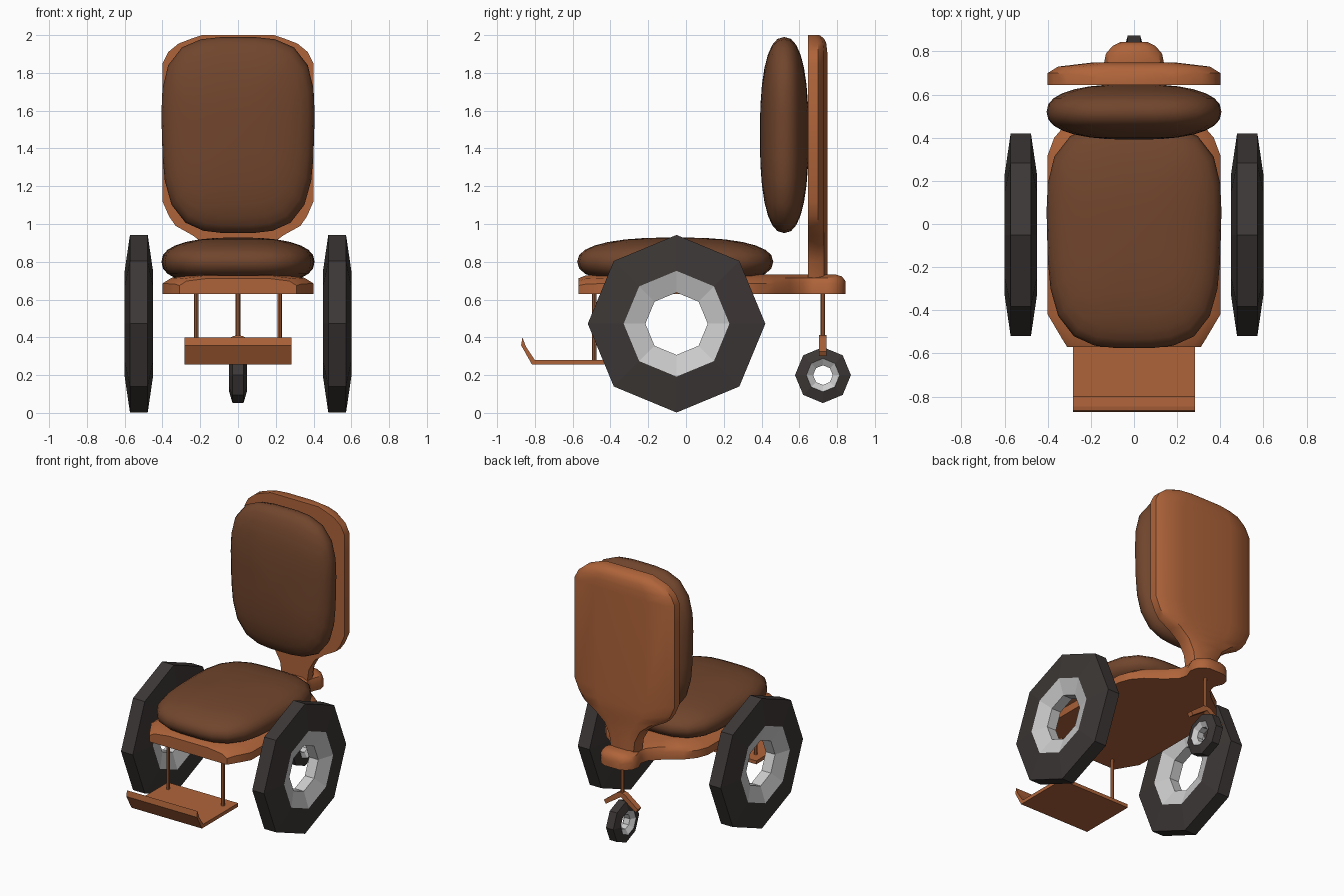
import bpy, bmesh, math

if "Cube" in bpy.data.objects:
    bpy.data.objects.remove(bpy.data.objects["Cube"])


def material(name, rgb):
    m = bpy.data.materials.new(name)
    m.diffuse_color = (*rgb, 1)
    m.use_nodes = True
    m.node_tree.nodes["Principled BSDF"].inputs["Base Color"].default_value = m.diffuse_color
    return m


FRAME = material("tan frame", (0.43, 0.127, 0.042))
CUSHION = material("dark brown", (0.165, 0.06, 0.026))
TYRE = material("black rubber", (0.045, 0.038, 0.036))
RIM = material("grey metal", (0.75, 0.75, 0.75))


def finish(name, bm, mats, smooth=None):
    bmesh.ops.recalc_face_normals(bm, faces=bm.faces)
    me = bpy.data.meshes.new(name)
    bm.to_mesh(me)
    bm.free()
    ob = bpy.data.objects.new(name, me)
    bpy.context.collection.objects.link(ob)
    for m in mats:
        me.materials.append(m)
    if smooth:
        bpy.ops.object.select_all(action='DESELECT')
        ob.select_set(True)
        bpy.context.view_layer.objects.active = ob
        bpy.ops.object.shade_smooth_by_angle(angle=math.radians(smooth))
    return ob


def wheel(name, centre, profile):
    """Eight-sided ring: profile of (radius, x) points; first three strips are tyre."""
    bm = bmesh.new()
    n, k = 8, len(profile)
    rings = []
    for i in range(n):
        a = 2 * math.pi * i / n
        rings.append([bm.verts.new((centre[0] + x, centre[1] + r * math.cos(a),
                                    centre[2] + r * math.sin(a))) for r, x in profile])
    for i in range(n):
        p, q = rings[i], rings[(i + 1) % n]
        for j in range(k):
            f = bm.faces.new((p[j], p[(j + 1) % k], q[(j + 1) % k], q[j]))
            f.material_index = 0 if j < 3 else 1
    finish(name, bm, [TYRE, RIM])


def slab(name, sections, place):
    """Loft of flat-bottomed domed sections (position, half width, thickness scale)."""
    bm = bmesh.new()
    half = [(1, 0), (1, 0.055), (0.88, 0.085), (0.5, 0.103)]
    shape = half + [(-u, h) for u, h in reversed(half)]
    rings = [[bm.verts.new(place(u * w, v, h * s)) for u, h in shape]
             for v, w, s in sections]
    for p, q in zip(rings, rings[1:]):
        for j in range(8):
            bm.faces.new((p[j], p[(j + 1) % 8], q[(j + 1) % 8], q[j]))
    bm.faces.new(rings[0])
    bm.faces.new(rings[-1])
    finish(name, bm, [FRAME], 40)


def cushion(name, place):
    """Pillow: sphere reshaped to a rounded rectangle, slightly wider at one end."""
    bm = bmesh.new()
    bmesh.ops.create_uvsphere(bm, u_segments=28, v_segments=14, radius=1)
    for vert in bm.verts:
        x, y, z = vert.co
        r = math.hypot(x, y)
        u = v = 0
        if r > 1e-5:
            c, s = x / r, y / r
            k = r ** 0.8 / (abs(c) ** 3.4 + abs(s) ** 3.4) ** (1 / 3.4)
            u, v = c * k, s * k
        t = math.copysign(abs(z) ** 0.85, z)
        vert.co = place(0.403 * u * (1 + 0.035 * v), 0.519 * v, 0.129 * t)
    finish(name, bm, [CUSHION], 60)


def prism(name, points, place, lo, hi):
    bm = bmesh.new()
    a, b = [[bm.verts.new(place(p, q, d)) for p, q in points] for d in (lo, hi)]
    n = len(points)
    bm.faces.new(a)
    bm.faces.new(b)
    for i in range(n):
        bm.faces.new((a[i], a[(i + 1) % n], b[(i + 1) % n], b[i]))
    finish(name, bm, [FRAME])


def rod(name, x, y, z0, z1):
    pts = [(x + 0.012 * math.cos(i * math.pi / 4), y + 0.012 * math.sin(i * math.pi / 4))
           for i in range(8)]
    prism(name, pts, lambda p, q, d: (p, q, d), z0, z1)


# Seat base with a narrow neck and rear tongue
slab("seat_base",
     [(-0.57, 0.31, 0.8), (-0.53, 0.335, 0.95), (-0.42, 0.4, 1), (0.32, 0.4, 1),
      (0.40, 0.37, 1), (0.47, 0.31, 1), (0.55, 0.2, 1), (0.62, 0.13, 1), (0.68, 0.115, 1),
      (0.74, 0.14, 1), (0.79, 0.13, 1), (0.825, 0.10, 0.9), (0.845, 0.06, 0.65)],
     lambda u, v, h: (u, v, 0.63 + h))

# Back shell rising from the neck
slab("back_shell",
     [(0.70, 0.10, 1), (0.80, 0.115, 1), (0.88, 0.16, 1), (0.94, 0.24, 1), (0.99, 0.33, 1),
      (1.04, 0.365, 1), (1.12, 0.4, 1), (1.85, 0.4, 1), (1.91, 0.37, 1), (1.955, 0.315, 0.95),
      (1.98, 0.25, 0.85), (2.0, 0.19, 0.6)],
     lambda u, v, h: (u, 0.645 + h, v))

# Cushions
cushion("seat_cushion", lambda u, v, t: (u, -0.057 + v, 0.8 + t))
cushion("back_cushion", lambda u, v, t: (u, 0.52 + t, 1.471 + v))

# Large side wheels and small rear caster wheel
big = [(0.28, -0.075), (0.47, -0.047), (0.47, 0.047), (0.28, 0.075),
       (0.165, 0.037), (0.165, -0.037)]
small = [(r * 0.315, x * 0.62) for r, x in big]
for side, s in (("left", -1), ("right", 1)):
    wheel(side + "_wheel", (0.525 * s, -0.05, 0.472), big)
    rod(side + "_footrest_rod", 0.22 * s, -0.485, 0.265, 0.65)
wheel("caster_wheel", (0, 0.725, 0.2), small)

# Caster stem and inverted V fork
rod("caster_stem", 0, 0.725, 0.38, 0.66)
prism("caster_fork",
      [(0, 0.412), (0.03, 0.405), (0.135, 0.325), (0.12, 0.3), (0, 0.38),
       (-0.12, 0.3), (-0.135, 0.325), (-0.03, 0.405)],
      lambda p, q, d: (p, d, q), 0.704, 0.745)

# Footrest plate with a turned-up lip
prism("footrest",
      [(-0.40, 0.255), (-0.40, 0.28), (-0.80, 0.28), (-0.847, 0.35), (-0.866, 0.40),
       (-0.873, 0.358), (-0.815, 0.255)],
      lambda p, q, d: (d, p, q), -0.282, 0.282)
